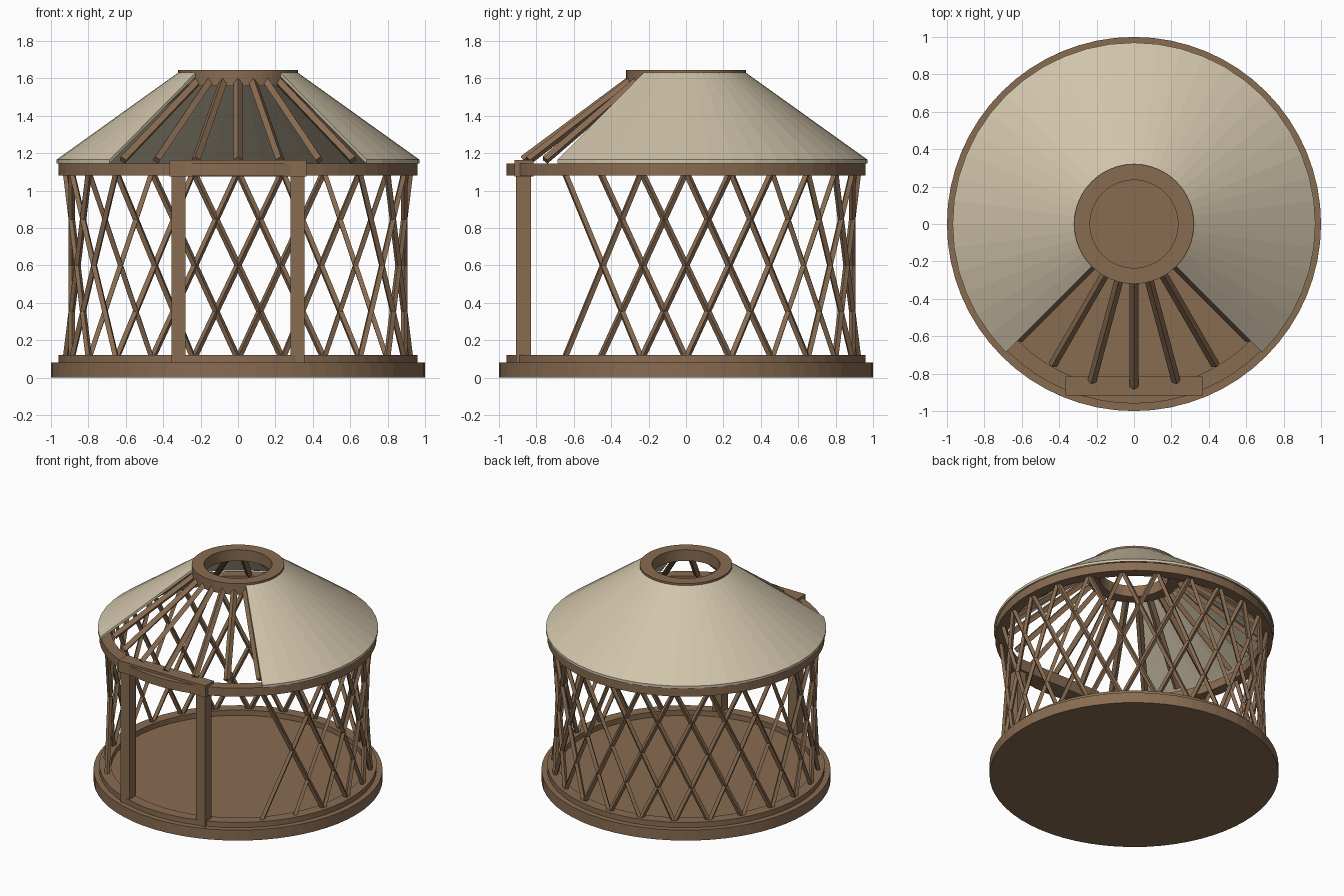
import bpy, bmesh
from math import sin, cos, radians
from mathutils import Vector, Matrix

cube = bpy.data.objects.get("Cube")
if cube:
    bpy.data.objects.remove(cube)


def material(name, rgb):
    m = bpy.data.materials.new(name)
    m.use_nodes = True
    m.diffuse_color = (*rgb, 1)
    m.node_tree.nodes["Principled BSDF"].inputs["Base Color"].default_value = (*rgb, 1)
    return m


wood = material("brown wood", (0.25, 0.15, 0.083))
cloth = material("beige canvas", (0.63, 0.55, 0.40))


def finish(name, bm, mat):
    bmesh.ops.recalc_face_normals(bm, faces=bm.faces)
    mesh = bpy.data.meshes.new(name)
    bm.to_mesh(mesh)
    bm.free()
    mesh.materials.append(mat)
    obj = bpy.data.objects.new(name, mesh)
    bpy.context.collection.objects.link(obj)
    return obj


def polar(r, deg, z):
    return Vector((r * cos(radians(deg)), r * sin(radians(deg)), z))


def sweep(name, profile, mat, start=0, span=360, segs=64):
    """Turn a closed (radius, z) profile about the z axis, fully or in part."""
    bm = bmesh.new()
    full = span == 360
    loops = [[bm.verts.new(polar(r, start + span * i / segs, z)) for r, z in profile]
             for i in range(segs if full else segs + 1)]
    n = len(profile)
    for i in range(segs):
        a, b = loops[i], loops[(i + 1) % len(loops)]
        for j in range(n):
            k = (j + 1) % n
            bm.faces.new((a[j], a[k], b[k], b[j]))
    if not full:
        bm.faces.new(loops[0])
        bm.faces.new(loops[-1])
    return finish(name, bm, mat)


def ring(name, inner, outer, low, high):
    return sweep(name, [(inner, low), (outer, low), (outer, high), (inner, high)], wood)


def add_pole(bm, a, b, radius):
    """Four-sided pole with a ridge facing up."""
    d = b - a
    place = Matrix.Translation((a + b) / 2) @ d.to_track_quat('Z', 'Y').to_matrix().to_4x4()
    bmesh.ops.create_cone(bm, cap_ends=True, segments=4, radius1=radius,
                          radius2=radius, depth=d.length, matrix=place)


def box(name, low, high):
    bm = bmesh.new()
    low, high = Vector(low), Vector(high)
    place = Matrix.Translation((low + high) / 2) @ Matrix.Diagonal((*(high - low), 1))
    bmesh.ops.create_cube(bm, size=1, matrix=place)
    return finish(name, bm, wood)


# Floor and rings
bm = bmesh.new()
bmesh.ops.create_cone(bm, cap_ends=True, segments=64, radius1=1, radius2=1,
                      depth=0.08, matrix=Matrix.Translation((0, 0, 0.04)))
finish("floor", bm, wood)
ring("base_ring", 0.88, 0.96, 0.07, 0.12)
ring("wall_top_ring", 0.88, 0.96, 1.08, 1.145)
ring("crown_ring", 0.235, 0.32, 1.56, 1.645)

# Crossed wall slats, leaving the front quarter open
bm = bmesh.new()
for start in range(-45, 196, 15):
    for low, high in ((start, start + 30), (start + 30, start)):
        add_pole(bm, polar(0.92, low, 0.1), polar(0.92, high, 1.1), 0.018)
finish("wall_lattice", bm, wood)

# Rafters between wall and crown
bm = bmesh.new()
for angle in range(0, 360, 15):
    add_pole(bm, polar(0.29, angle, 1.594), polar(0.87, angle, 1.163), 0.024)
finish("rafters", bm, wood)

# Canvas roof, open at the front
sweep("roof_canvas", [(0.32, 1.61), (0.97, 1.145), (0.97, 1.165), (0.32, 1.63)],
      cloth, -45, 270, 36)

# Door frame
for side, x in (("left", 0.318), ("right", -0.318)):
    box(side + "_door_post", (x - 0.038, -0.908, 0.075), (x + 0.038, -0.828, 1.09))
box("door_lintel", (-0.367, -0.918, 1.075), (0.367, -0.815, 1.163))
